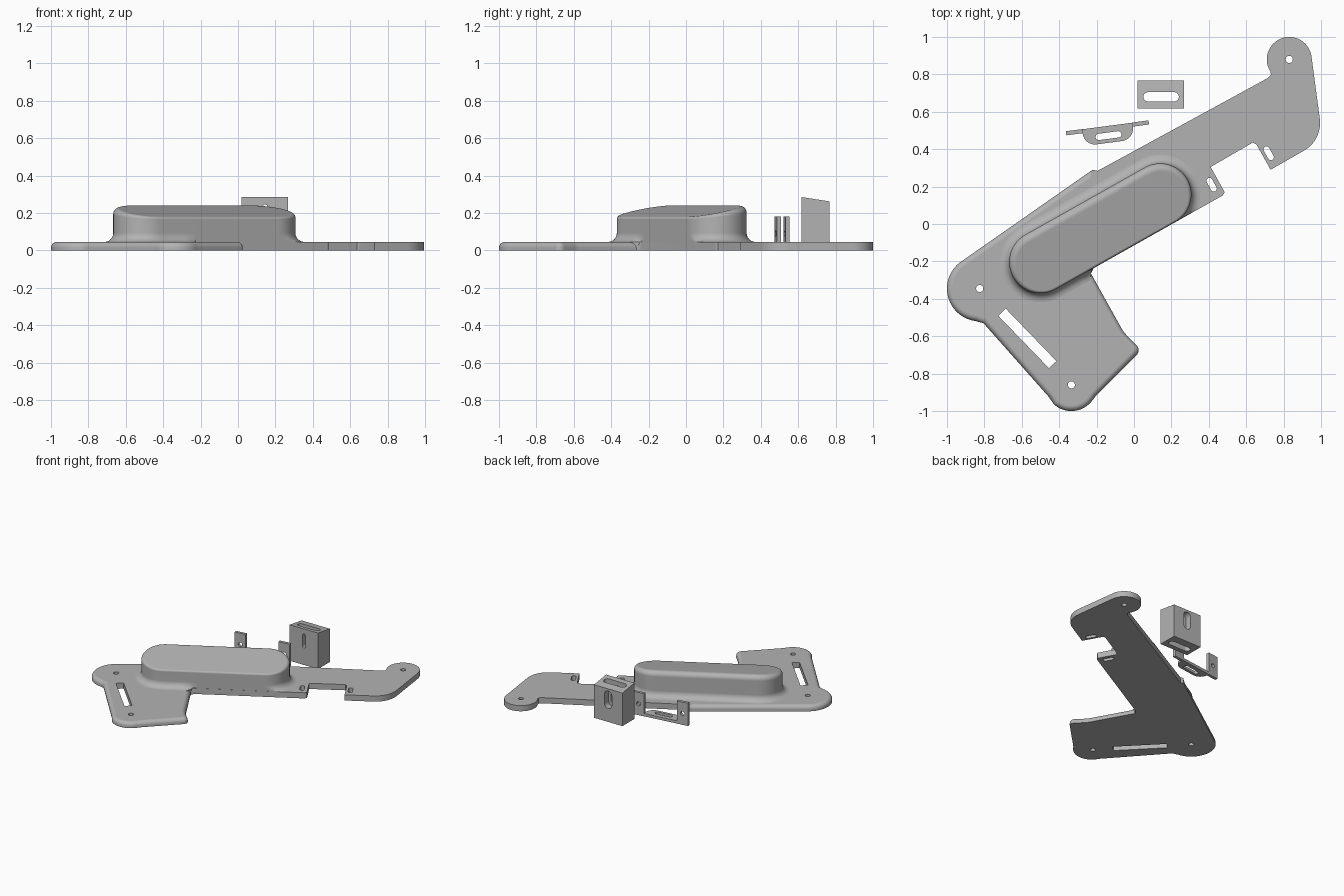
import bpy, bmesh
from math import sin, cos, pi, radians
from mathutils import Vector, Matrix

cube = bpy.data.objects.get("Cube")
if cube:
    bpy.data.objects.remove(cube)

grey = bpy.data.materials.new("plain grey")
grey.use_nodes = True
grey.diffuse_color = (0.45, 0.45, 0.45, 1)
grey.node_tree.nodes["Principled BSDF"].inputs["Base Color"].default_value = (0.45, 0.45, 0.45, 1)


def arc(cx, cy, r, a0, a1, n=14):
    """Points on an arc, angles in degrees."""
    return [(cx + r * cos(radians(a0 + (a1 - a0) * i / n)),
             cy + r * sin(radians(a0 + (a1 - a0) * i / n))) for i in range(n + 1)]


def slot(length, width, n=8):
    """Outline with rounded ends, lying along x."""
    r, h = width / 2, (length - width) / 2
    return arc(h, 0, r, -90, 90, n) + arc(-h, 0, r, 90, 270, n)


def rect(w, d):
    return [(-w / 2, -d / 2), (w / 2, -d / 2), (w / 2, d / 2), (-w / 2, d / 2)]


def loft(name, rings, matrix=Matrix()):
    """Skin a stack of equal rings and cap both ends."""
    bm = bmesh.new()
    loops = [[bm.verts.new(matrix @ Vector(p)) for p in ring] for ring in rings]
    count = len(loops[0])
    for low, high in zip(loops, loops[1:]):
        for i in range(count):
            j = (i + 1) % count
            bm.faces.new((low[i], low[j], high[j], high[i]))
    bm.faces.new(loops[0])
    bm.faces.new(loops[-1])
    bmesh.ops.recalc_face_normals(bm, faces=bm.faces)
    mesh = bpy.data.meshes.new(name)
    bm.to_mesh(mesh)
    bm.free()
    obj = bpy.data.objects.new(name, mesh)
    bpy.context.collection.objects.link(obj)
    mesh.materials.append(grey)
    return obj


def prism(name, outline, z0, z1, matrix=Matrix()):
    return loft(name, [[(x, y, z) for x, y in outline] for z in (z0, z1)], matrix)


def place(x, y, z=0, turn=0):
    return Matrix.Translation((x, y, z)) @ Matrix.Rotation(radians(turn), 4, 'Z')


def activate(obj):
    bpy.ops.object.select_all(action='DESELECT')
    obj.select_set(True)
    bpy.context.view_layer.objects.active = obj


def combine(obj, others, operation='DIFFERENCE'):
    for other in others:
        activate(obj)
        mod = obj.modifiers.new("cut", 'BOOLEAN')
        mod.operation, mod.solver, mod.object = operation, 'EXACT', other
        bpy.ops.object.modifier_apply(modifier=mod.name)
        bpy.data.objects.remove(other)


def smooth(obj, angle=35):
    activate(obj)
    bpy.ops.object.shade_smooth_by_angle(angle=radians(angle))
    mod = obj.modifiers.new("weighted normals", 'WEIGHTED_NORMAL')
    mod.keep_sharp = True


# Base plate outline, clockwise from the left lobe
T = 0.045
outline = (
    arc(-0.825, -0.345, 0.175, 262, 127, 24)
    + [(-0.25, 0.27), (-0.22, 0.29), (-0.195, 0.284), (0.715, 0.78), (0.732, 0.797), (0.73, 0.815)]
    + arc(0.83, 0.88, 0.12, 205, 8, 28)
    + arc(0.825, 0.54, 0.17, 5, -62)
    + [(0.73, 0.29), (0.655, 0.425), (0.635, 0.435), (0.41, 0.305), (0.485, 0.17), (0.475, 0.153),
       (0.22, 0.009), (-0.215, -0.236), (-0.23, -0.265), (-0.215, -0.292), (-0.06, -0.57), (-0.035, -0.6)]
    + arc(-0.01, -0.675, 0.035, 50, -40, 6)
    + [(-0.205, -0.92)]
    + arc(-0.335, -0.86, 0.14, -38, -132, 16)
    + [(-0.455, -0.925), (-0.805, -0.53)])


def rounded_here(p):
    return p[0] < -0.225 or p[1] < -0.28


def inset(points, amount):
    """Move the rounded stretch of a clockwise outline inward."""
    result = []
    for i, p in enumerate(points):
        p = Vector(p)
        before = (p - Vector(points[i - 1])).normalized()
        after = (Vector(points[(i + 1) % len(points)]) - p).normalized()
        n1, n2 = (Vector((v.y, -v.x)) for v in (before, after))
        miter = (n1 + n2) / max(1 + n1.dot(n2), 0.5)
        result.append(p + miter * amount if rounded_here(p) else p)
    return result


R = 0.03
rings = [[(x, y, 0) for x, y in outline]]
for k in range(6):
    a = k * pi / 10
    ring = inset(outline, R * (1 - cos(a)))
    rings.append([(p[0], p[1], T - R + R * sin(a)) for p in ring])
plate = loft("base_plate", rings)

# Screw holes, long slot and the two small tab slots
cuts = [prism("cutter", arc(x, y, 0.019, 0, 345, 23), -0.1, 0.1)
        for x, y in ((-0.825, -0.345), (-0.335, -0.86), (0.83, 0.88))]
cuts.append(prism("cutter", rect(0.39, 0.055), -0.1, 0.1, place(-0.57, -0.612, 0, -46)))
for x, y in ((0.415, 0.21), (0.72, 0.378)):
    cuts.append(prism("cutter", slot(0.08, 0.032), -0.1, 0.1, place(x, y, 0, -61)))
combine(plate, cuts)
smooth(plate)

# Raised long housing with flared foot and tilted top
start, end = Vector((-0.50, -0.203)), Vector((0.14, 0.157))
along = (end - start).normalized()
across = Vector((-along.y, along.x))
span, rad = (end - start).length, 0.167


def housing_ring(off, height):
    pts = []
    straight = [span * i / 20 for i in range(1, 20)]
    shape = [(span, a) for a in range(-90, 91, 6)] + [(t, 90) for t in reversed(straight)]
    shape += [(0, a) for a in range(90, 271, 6)] + [(t, 270) for t in straight]
    for t0, deg in shape:
        a = radians(deg)
        rim = 0.028 + 0.1 * rad * sin(a)
        d = rad + (off if off >= 0 else off * rim)
        t, s = t0 + d * cos(a), d * sin(a)
        if t > 0.2:
            s = max(s, -rad)      # foot is trimmed flush with the arm edge
        top = 0.213 + 0.21 * s
        z = height if height > 0 else top + height * rim
        p = start + along * t + across * s
        pts.append((p.x, p.y, z))
    return pts


foot = 0.048
profile = [(foot, 0.003)]
profile += [(foot * (1 - sin(k * pi / 12)), T + foot * (1 - cos(k * pi / 12))) for k in range(7)]
profile += [(cos(k * pi / 12) - 1, sin(k * pi / 12) - 1) for k in range(6)]
profile.append((-1, 0))
smooth(loft("housing", [housing_ring(o, h) for o, h in profile]))

# Sensor block with a slanted top, belt slot and stepped screw slot
side = [(0.617, 0), (0.767, 0), (0.767, 0.262), (0.617, 0.285)]
block = loft("slotted_block", [[(x, y, z) for y, z in side] for x in (0.02, 0.268)])
upright = Matrix.Rotation(radians(90), 4, 'X') @ Matrix.Rotation(radians(90), 4, 'Z')
combine(block, [
    prism("cutter", slot(0.19, 0.05), -0.1, 0.4, place(0.145, 0.68)),
    prism("cutter", slot(0.11, 0.026), -0.2, 0.2, place(0.145, 0.69, 0.19) @ upright),
    prism("cutter", slot(0.14, 0.065), -0.1, 0, place(0.145, 0.715, 0.175) @ upright)])
smooth(block)

# Small U bracket: slotted foot and two upright tabs
at = place(-0.142, 0.514, 0, 7.5)
shape = [(-0.135, 0.01)] + arc(-0.07, -0.015, 0.065, 180, 270, 8) + arc(0.07, -0.015, 0.065, 270, 360, 8)
shape.append((0.135, 0.01))
bracket_foot = prism("bracket_foot", shape, 0, 0.022, at)
combine(bracket_foot, [prism("cutter", slot(0.14, 0.034), -0.1, 0.1, at @ place(0, -0.042))])
smooth(bracket_foot)
for label, sign in (("right", -1), ("left", 1)):
    here = at @ place(sign * 0.178, 0)
    tab = prism("bracket_tab_" + label, rect(0.09, 0.022), 0, 0.18, here)
    hole = prism("cutter", arc(0, 0, 0.016, 0, 345, 23), -0.1, 0.1,
                 here @ place(0, 0, 0.09) @ Matrix.Rotation(radians(90), 4, 'X'))
    combine(tab, [hole])
    smooth(tab)
